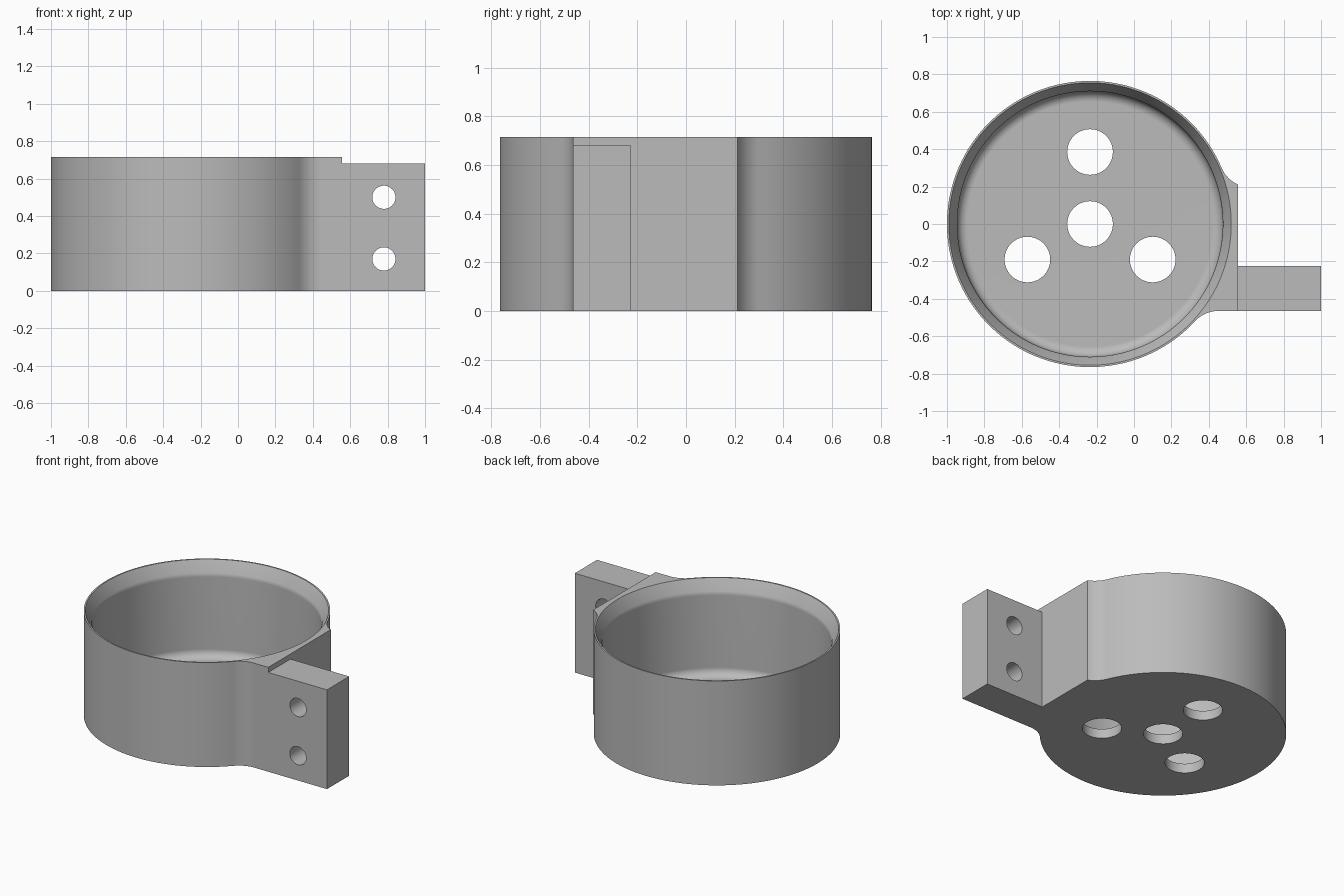
import bpy, bmesh
from math import sin, cos, radians, pi
from mathutils import Matrix, Vector

default = bpy.data.objects.get("Cube")
if default:
    bpy.data.objects.remove(default, do_unlink=True)

CX, R, H = -0.235, 0.765, 0.715      # cup centre, outer radius, height
FLOOR, ARM_X, FILLET = 0.065, 0.555, 0.167

grey = bpy.data.materials.new("plain grey")
grey.diffuse_color = (0.5, 0.5, 0.5, 1)
grey.use_nodes = True
grey.node_tree.nodes["Principled BSDF"].inputs["Base Color"].default_value = (0.5, 0.5, 0.5, 1)


def make(name, bm):
    bmesh.ops.recalc_face_normals(bm, faces=bm.faces)
    mesh = bpy.data.meshes.new(name)
    bm.to_mesh(mesh)
    bm.free()
    mesh.materials.append(grey)
    ob = bpy.data.objects.new(name, mesh)
    bpy.context.collection.objects.link(ob)
    return ob


def arc(cx, cy, r, start, end, n):
    angles = [radians(start + (end - start) * i / n) for i in range(n + 1)]
    return [(cx + r * cos(a), cy + r * sin(a)) for a in angles]


def cylinder(name, centre, r, depth, axis):
    bm = bmesh.new()
    turn = Vector((0, 0, 1)).rotation_difference(Vector(axis)).to_matrix().to_4x4()
    bmesh.ops.create_cone(bm, cap_ends=True, segments=48, radius1=r, radius2=r,
                          depth=depth, matrix=Matrix.Translation(centre) @ turn)
    return make(name, bm)


def cut(target, cutter):
    cutter.hide_render = True
    mod = target.modifiers.new("cut", 'BOOLEAN')
    mod.operation, mod.solver, mod.object = 'DIFFERENCE', 'EXACT', cutter
    bpy.context.view_layer.objects.active = target
    bpy.ops.object.modifier_apply(modifier=mod.name)
    bpy.data.objects.remove(cutter, do_unlink=True)


# Outer outline: cup, blended corner, arm, shoulder and clipped blend
outline = arc(CX, 0, R, 23, 317.3, 110)
outline += arc(0.45, -0.465 - FILLET, FILLET, 137.3, 90, 10)[1:]
outline += [(1, -0.465), (1, -0.225), (ARM_X, -0.225)]
outline += arc(0.623, 0.364, FILLET, 246, 203, 10)[:-1]
bm = bmesh.new()
base = bm.faces.new([bm.verts.new((x, y, 0)) for x, y in outline])
top = bmesh.ops.extrude_face_region(bm, geom=[base])["geom"]
bmesh.ops.translate(bm, vec=(0, 0, H), verts=[v for v in top if isinstance(v, bmesh.types.BMVert)])
cup = make("cup_with_mounting_arm", bm)

# Step down on the arm's top
bm = bmesh.new()
bmesh.ops.create_cube(bm, size=1, matrix=Matrix.Translation((ARM_X + 0.5, -0.3, 0.68 + 0.5)))
cut(cup, make("arm_step_cutter", bm))

# Turned cavity with rounded floor corner and flared rim
profile = [(0, FLOOR)] + arc(0.655, FLOOR + 0.055, 0.055, -90, 0, 7)
profile += [(0.71, 0.615), (0.715, 0.64), (0.755, H), (0.755, H + 0.1), (0, H + 0.1)]
bm = bmesh.new()
verts = [bm.verts.new((r, 0, z)) for r, z in profile]
edges = [bm.edges.new(pair) for pair in zip(verts, verts[1:])]
bmesh.ops.spin(bm, geom=verts + edges, cent=(0, 0, 0), axis=(0, 0, 1),
               angle=2 * pi, steps=128, use_duplicate=False)
bmesh.ops.remove_doubles(bm, verts=bm.verts, dist=0.0005)
bmesh.ops.translate(bm, vec=(CX, 0, 0), verts=bm.verts)
cut(cup, make("cavity_cutter", bm))

# Holes through the floor and through the arm
for x, y in [(CX, 0), (CX, 0.385), (CX - 0.335, -0.19), (CX + 0.335, -0.19)]:
    cut(cup, cylinder("floor_hole_cutter", (x, y, 0.05), 0.122, 0.3, (0, 0, 1)))
for z in (0.17, 0.5):
    cut(cup, cylinder("arm_hole_cutter", (0.78, -0.345, z), 0.062, 0.5, (0, 1, 0)))

# Smooth curved walls, keep corners crisp
bpy.ops.object.select_all(action='DESELECT')
cup.select_set(True)
bpy.context.view_layer.objects.active = cup
bpy.ops.object.shade_smooth_by_angle(angle=radians(32))
weighted = cup.modifiers.new("even shading", 'WEIGHTED_NORMAL')
weighted.keep_sharp = True
